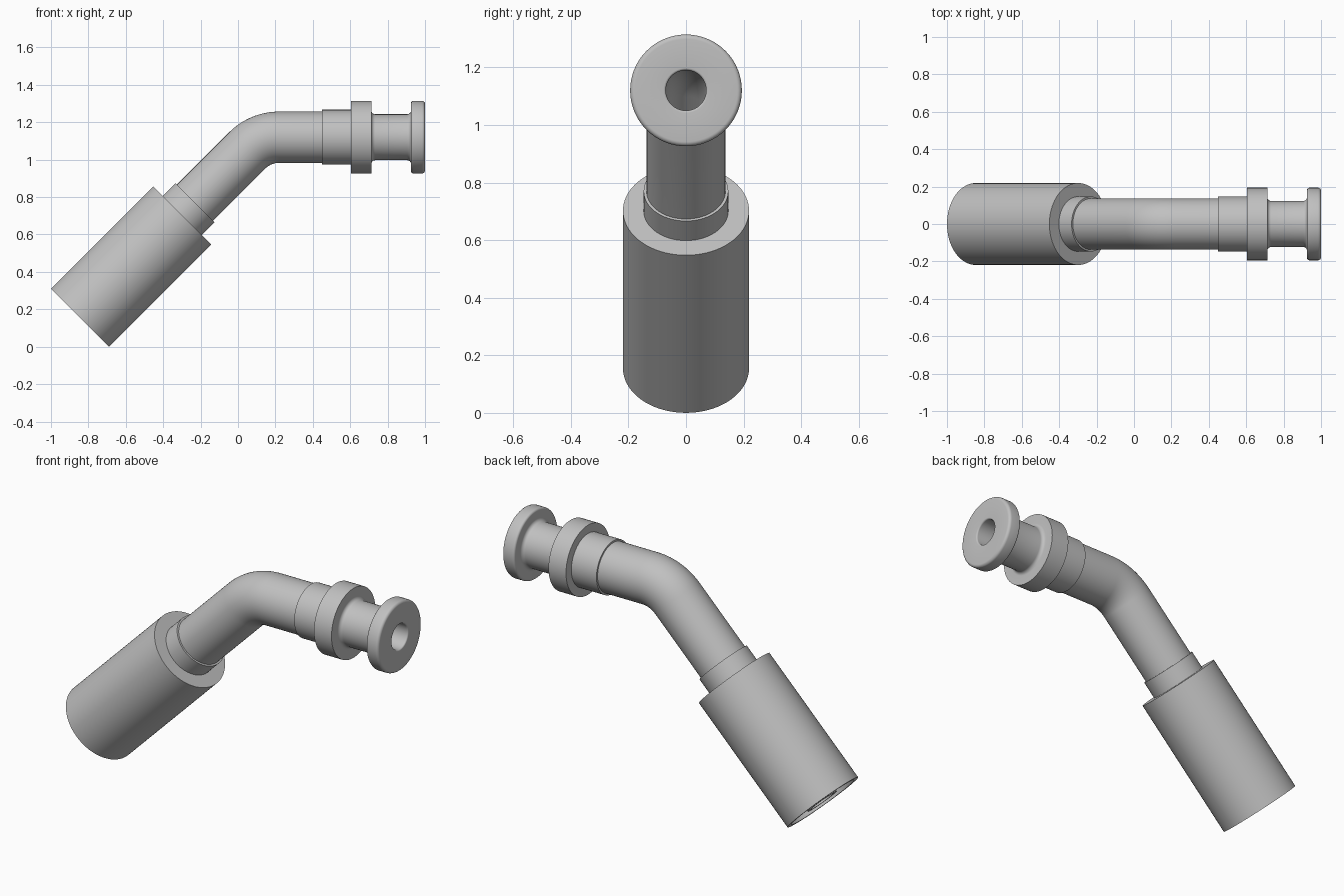
import bpy, bmesh, math
from mathutils import Vector

cube = bpy.data.objects.get("Cube")
if cube:
    bpy.data.objects.remove(cube, do_unlink=True)

steel = bpy.data.materials.new("plain_grey_steel")
steel.use_nodes = True
GREY = (0.53, 0.53, 0.53, 1)
steel.diffuse_color = GREY
steel.node_tree.nodes["Principled BSDF"].inputs["Base Color"].default_value = GREY

# Centre line: a 45 degree leg, a bend, then a level leg along +x
START = Vector((-0.845, 0, 0.155))
CORNER = Vector((0.12, 0, 1.12))
TURN = math.pi / 4
TANGENT = 0.1
BEND_R = TANGENT / math.tan(TURN / 2)
BEND_IN = (CORNER - START).length - TANGENT
BEND_OUT = BEND_IN + BEND_R * TURN
SIDES = 72


def level(x):
    """Distance along the centre line of a point on the level leg."""
    return BEND_OUT + x - CORNER.x - TANGENT


def frame(s):
    """Centre point and in-plane normal at distance s."""
    a = TURN - min(max((s - BEND_IN) / BEND_R, 0), TURN)
    hub = CORNER + Vector((TANGENT, 0, -BEND_R))
    normal = Vector((-math.sin(a), 0, math.cos(a)))
    along = Vector((math.cos(a), 0, math.sin(a)))
    extra = min(s - BEND_IN, 0) + max(s - BEND_OUT, 0)
    return hub + normal * BEND_R + along * extra, normal


def rounded(points, steps=6):
    """Fillet every profile corner that carries a third value, its radius."""
    out = []
    for i, p in enumerate(points):
        here = Vector(p[:2])
        if len(p) < 3:
            out.append(here)
            continue
        u = (Vector(points[i - 1][:2]) - here).normalized()
        v = (Vector(points[(i + 1) % len(points)][:2]) - here).normalized()
        hub = here + (u + v) * p[2]
        for k in range(steps + 1):
            t = k / steps * math.pi / 2
            out.append(hub - v * p[2] * math.cos(t) - u * p[2] * math.sin(t))
    return out


def sweep(name, points):
    """Spin a closed (distance, radius) profile around the centre line."""
    bm = bmesh.new()
    rings = []
    for s, r in rounded(points):
        centre, normal = frame(s)
        ring = []
        for k in range(SIDES):
            t = math.tau * k / SIDES
            offset = normal * math.cos(t) + Vector((0, math.sin(t), 0))
            ring.append(bm.verts.new(centre + offset * r))
        rings.append(ring)
    for i, a in enumerate(rings):
        b = rings[i - 1]
        for k in range(SIDES):
            n = (k + 1) % SIDES
            bm.faces.new((a[k], a[n], b[n], b[k]))
    bmesh.ops.recalc_face_normals(bm, faces=bm.faces)
    mesh = bpy.data.meshes.new(name)
    bm.to_mesh(mesh)
    bm.free()
    mesh.materials.append(steel)
    obj = bpy.data.objects.new(name, mesh)
    bpy.context.collection.objects.link(obj)
    bpy.ops.object.select_all(action='DESELECT')
    obj.select_set(True)
    bpy.context.view_layer.objects.active = obj
    bpy.ops.object.shade_smooth_by_angle(angle=math.radians(30))
    return obj


BORE, TUBE, COLLAR, FLANGE, NECK = 0.07, 0.137, 0.147, 0.194, 0.123
SLEEVE_TOP, SEAM = 0.774, 0.87

# Crimp sleeve, open at the hose end
sweep("crimp_sleeve", [(0, 0.195), (0, 0.219), (SLEEVE_TOP, 0.219),
                       (SLEEVE_TOP, BORE), (0.66, BORE), (0.66, 0.195)])

# Hose nipple inside the sleeve
sweep("hose_nipple", [(0.005, BORE), (0.005, 0.09), (0.66, 0.09), (0.66, BORE)])

# Collar between sleeve and tube
sweep("lower_collar", [(SLEEVE_TOP, BORE), (SLEEVE_TOP, COLLAR),
                       (SEAM, COLLAR), (SEAM, BORE)])

# Bent tube, with stations through the bend
bend = [BEND_IN + (BEND_OUT - BEND_IN) * k / 16 for k in range(17)]
stations = [SEAM] + bend + [level(0.45)]
sweep("bent_tube", [(s, TUBE) for s in stations] +
      [(s, BORE) for s in reversed(stations)])

# Upper collar, flanges, neck and mouth turned as one piece
sweep("flanged_end", [
    (level(0.45), BORE), (level(0.45), COLLAR),
    (level(0.605), COLLAR), (level(0.605), FLANGE),
    (level(0.713), FLANGE), (level(0.713), NECK, 0.02),
    (level(0.925), NECK, 0.02), (level(0.925), FLANGE, 0.012),
    (level(1.0), FLANGE, 0.016), (level(1.0), BORE, 0.008)])
